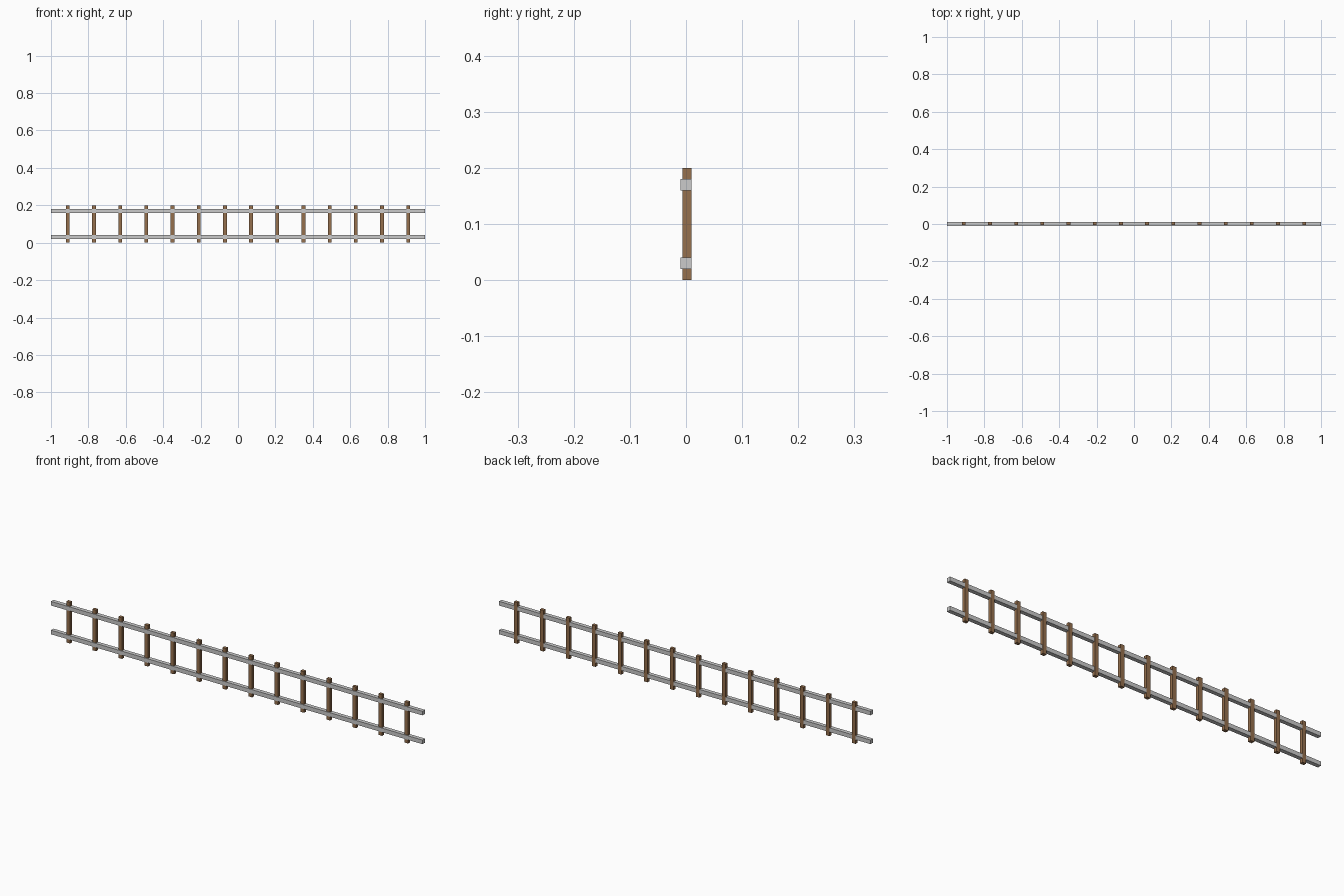
import bpy

if "Cube" in bpy.data.objects:
    bpy.data.objects.remove(bpy.data.objects["Cube"])

wood = bpy.data.materials.new("wood")
wood.diffuse_color = (0.30, 0.16, 0.075, 1)
wood.use_nodes = True
wood.node_tree.nodes["Principled BSDF"].inputs["Base Color"].default_value = wood.diffuse_color


def box(name, low, high, mat=None):
    centre = [(a + b) / 2 for a, b in zip(low, high)]
    bpy.ops.mesh.primitive_cube_add(size=1, location=centre)
    ob = bpy.context.object
    ob.name = name
    ob.scale = [b - a for a, b in zip(low, high)]
    bpy.ops.object.transform_apply(location=False, rotation=False, scale=True)
    if mat:
        ob.data.materials.append(mat)
    return ob


# two long grey rails
for name, z in (("lower_rail", 0.03), ("upper_rail", 0.17)):
    box(name, (-1, -0.01, z - 0.01), (1, 0.0095, z + 0.01))

# evenly spaced wooden cross ties, set back from the rail fronts
COUNT, STEP = 14, 0.14
for i in range(COUNT):
    x = (i - (COUNT - 1) / 2) * STEP
    box(f"cross_tie_{i + 1}", (x - 0.01, -0.006, 0), (x + 0.01, 0.01, 0.2), wood)
